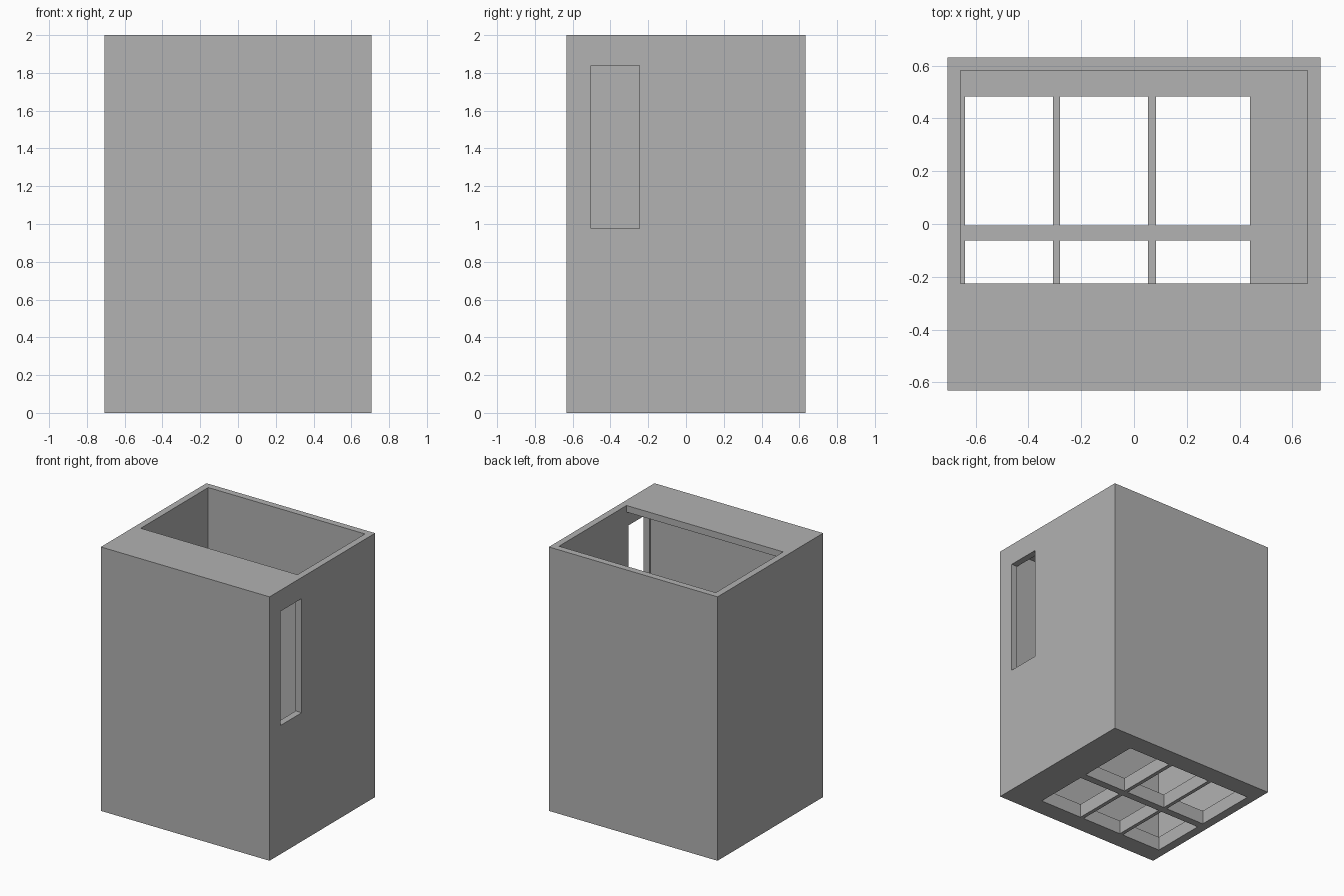
import bpy
import bmesh

if "Cube" in bpy.data.objects:
    bpy.data.objects.remove(bpy.data.objects["Cube"])

grey = bpy.data.materials.new("plain_grey")
grey.use_nodes = True
colour = (0.445, 0.445, 0.445, 1)
grey.diffuse_color = colour
grey.node_tree.nodes["Principled BSDF"].inputs["Base Color"].default_value = colour

W, D, H = 0.707, 0.632, 2.0          # half width, half depth, height
WALL, FLOOR = 0.05, 0.105
FRONT_IN, LID_BACK = -0.515, -0.226  # inner front wall, rear edge of the lid


def prism(name, profile, x0, x1):
    """Extrude a (y, z) profile from x0 to x1."""
    bm = bmesh.new()
    face = bm.faces.new([bm.verts.new((x0, y, z)) for y, z in profile])
    moved = bmesh.ops.extrude_face_region(bm, geom=[face])["geom"]
    bmesh.ops.translate(bm, vec=(x1 - x0, 0, 0),
                        verts=[v for v in moved if isinstance(v, bmesh.types.BMVert)])
    bmesh.ops.recalc_face_normals(bm, faces=bm.faces)
    mesh = bpy.data.meshes.new(name)
    bm.to_mesh(mesh)
    bm.free()
    mesh.materials.append(grey)
    obj = bpy.data.objects.new(name, mesh)
    bpy.context.collection.objects.link(obj)
    return obj


def box(name, x0, x1, y0, y1, z0, z1):
    return prism(name, [(y0, z0), (y1, z0), (y1, z1), (y0, z1)], x0, x1)


housing = box("housing", -W, W, -D, D, 0, H)

# Inner room with a top opening behind the lid
back = D - WALL
room = [(FRONT_IN, FLOOR), (back, FLOOR), (back, H + 0.1),
        (LID_BACK, H + 0.1), (LID_BACK, H - WALL), (FRONT_IN, H - WALL)]
cutters = [prism("room_cutter", room, WALL - W, W - WALL)]

# Tall slot through the left wall
cutters.append(box("slot_cutter", W - 2 * WALL, W + 0.1, -0.503, -0.247, 0.975, 1.84))

# Two rows of three floor holes
for x0, x1 in [(-0.64, -0.307), (-0.28, 0.054), (0.083, 0.44)]:
    for y0, y1 in [(-0.49, -0.063), (-0.006, 0.484)]:
        cutters.append(box("floor_hole_cutter", x0, x1, y0, y1, -0.1, FLOOR + 0.1))

for cutter in cutters:
    cut = housing.modifiers.new(cutter.name, "BOOLEAN")
    cut.operation = "DIFFERENCE"
    cut.solver = "EXACT"
    cut.object = cutter
    cutter.hide_render = True

# Bake the cuts and drop the cutters
graph = bpy.context.evaluated_depsgraph_get()
baked = bpy.data.meshes.new_from_object(housing.evaluated_get(graph))
housing.modifiers.clear()
housing.data = baked
baked.materials.clear()
baked.materials.append(grey)
for face in baked.polygons:
    face.material_index = 0
for cutter in cutters:
    bpy.data.objects.remove(cutter)
